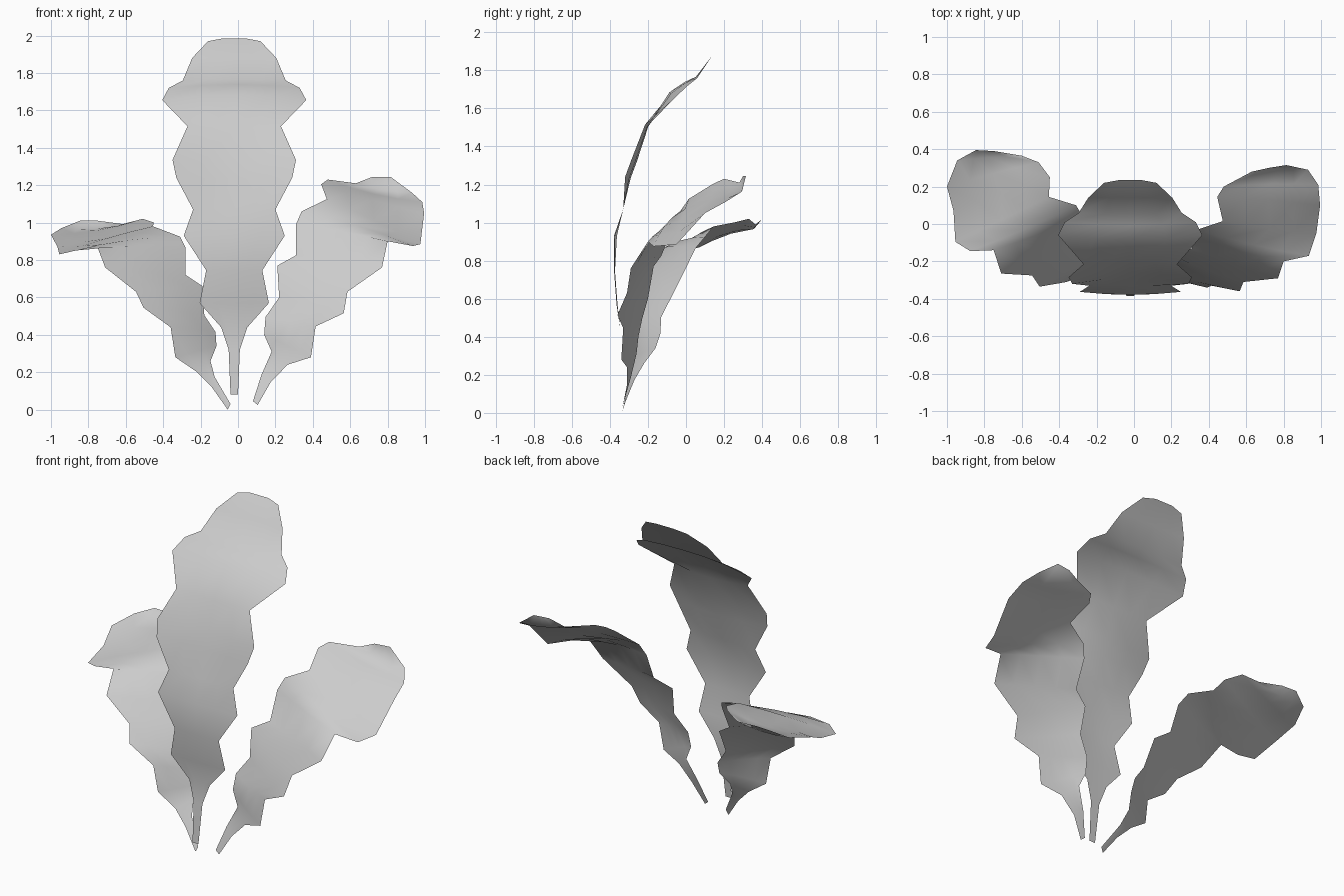
import bpy
import bmesh
from mathutils import Vector

default_cube = bpy.data.objects.get("Cube")
if default_cube:
    bpy.data.objects.remove(default_cube, do_unlink=True)

# One plain grey for all the leaves
grey = bpy.data.materials.new("leaf_grey")
grey.use_nodes = True
grey_value = (0.6, 0.6, 0.6, 1)
grey.diffuse_color = grey_value
grey.node_tree.nodes["Principled BSDF"].inputs["Base Color"].default_value = grey_value

COLUMNS = 4      # strips across a leaf


def forward_normal(across, along):
    """Direction the upper side of the leaf faces: to the front and up."""
    normal = across.cross(along).normalized()
    return -normal if normal.y > normal.z else normal


def make_leaf(name, edge_pairs, bulges):
    """Loft a thin sheet between two wavy edges; bulges push the midrib forward."""
    pairs = [(Vector(a), Vector(b)) for a, b in edge_pairs]
    middles = [(a + b) / 2 for a, b in pairs]
    last = len(pairs) - 1
    bm = bmesh.new()
    rows = []
    for index, (inner, outer) in enumerate(pairs):
        along = middles[min(index + 1, last)] - middles[max(index - 1, 0)]
        push = forward_normal(outer - inner, along) * bulges[index]
        row = []
        for column in range(COLUMNS + 1):
            t = column / COLUMNS
            arch = 4 * t * (1 - t)
            row.append(bm.verts.new(inner.lerp(outer, t) + push * arch))
        rows.append(row)
    for low, high in zip(rows, rows[1:]):
        for c in range(COLUMNS):
            bm.faces.new((low[c], low[c + 1], high[c + 1], high[c]))
    # Make the upper side the outside of the sheet
    bm.normal_update()
    facing = sum((f.normal * f.calc_area() for f in bm.faces), Vector())
    if facing.y > facing.z:
        bmesh.ops.reverse_faces(bm, faces=bm.faces[:])
    for face in bm.faces:
        face.smooth = True
    mesh = bpy.data.meshes.new(name)
    bm.to_mesh(mesh)
    bm.free()
    mesh.materials.append(grey)
    leaf = bpy.data.objects.new(name, mesh)
    bpy.context.collection.objects.link(leaf)


# Tall middle leaf, symmetric: half width, depth, height and bulge of each row
middle_rows = [
    (.02, -.385, .08, 0), (.03, -.36, .32, 0), (.07, -.345, .44, 0),
    (.185, -.36, .57, .005), (.15, -.373, .745, .005), (.27, -.363, .93, .015),
    (.22, -.33, 1.07, 0), (.31, -.32, 1.24, -.03), (.33, -.285, 1.335, -.03),
    (.25, -.215, 1.515, -.02), (.385, -.06, 1.655, .04), (.35, .01, 1.72, .025),
    (.275, .06, 1.76, .01), (.225, .14, 1.88, 0), (.14, .22, 1.97, 0),
    (.06, .235, 1.985, 0),
]
make_leaf("middle_leaf",
          [((-.02 - w, y, z), (-.02 + w, y, z)) for w, y, z, b in middle_rows],
          [row[-1] for row in middle_rows])

# Side leaves: a ridge below the tip, then a shallow dip inside the curled tip
side_bulges = [0] * 3 + [.01] * 5 + [.015, .02, .01, -.01, -.02, -.015, 0]

# Matching points on the inner and outer edges
make_leaf("left_leaf", [
    ((.08, -.33, .045), (.105, -.335, .025)),
    ((.125, -.29, .185), (.175, -.31, .147)),
    ((.18, -.26, .31), (.265, -.31, .24)),
    ((.14, -.25, .4), (.39, -.34, .28)),
    ((.147, -.23, .495), (.415, -.33, .445)),
    ((.22, -.2, .6), (.565, -.36, .515)),
    ((.21, -.17, .77), (.585, -.31, .63)),
    ((.31, -.13, .825), (.77, -.29, .76)),
    ((.31, -.06, .99), (.8, -.2, .9)),
    ((.34, -.03, 1.06), (.935, -.17, .875)),
    ((.475, .015, 1.125), (.975, -.05, .885)),
    ((.445, .145, 1.205), (.995, .1, 1.05)),
    ((.48, .2, 1.23), (.985, .21, 1.11)),
    ((.63, .28, 1.21), (.93, .29, 1.16)),
    ((.72, .3, 1.245), (.815, .315, 1.245)),
], side_bulges)
make_leaf("right_leaf", [
    ((-.04, -.33, .03), (-.055, -.335, 0)),
    ((-.125, -.27, .175), (-.14, -.31, .12)),
    ((-.147, -.22, .26), (-.225, -.29, .205)),
    ((-.115, -.16, .34), (-.335, -.3, .28)),
    ((-.12, -.135, .415), (-.36, -.31, .44)),
    ((-.18, -.13, .505), (-.505, -.335, .545)),
    ((-.19, -.05, .66), (-.545, -.275, .63)),
    ((-.28, -.02, .72), (-.71, -.265, .76)),
    ((-.28, .05, .865), (-.75, -.14, .865)),
    ((-.31, .1, .925), (-.875, -.145, .85)),
    ((-.455, .145, .98), (-.955, -.095, .83)),
    ((-.45, .25, 1), (-.965, .07, .87)),
    ((-.51, .33, 1.02), (-1, .2, .935)),
    ((-.6, .365, .99), (-.945, .34, .97)),
    ((-.75, .39, 1.01), (-.845, .395, 1.01)),
], side_bulges)
